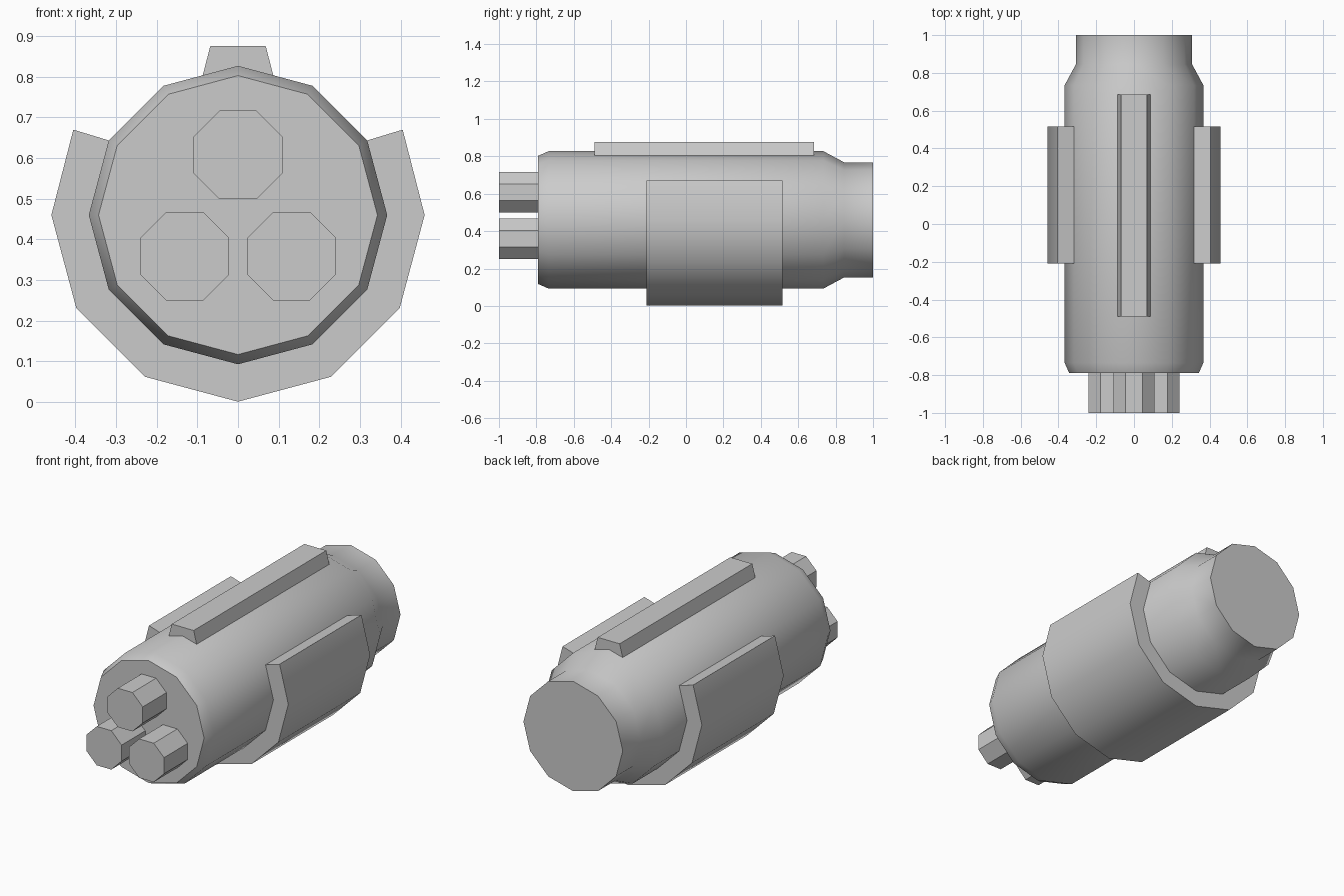
import bpy, bmesh
from math import sin, cos, radians

if "Cube" in bpy.data.objects:
    bpy.data.objects.remove(bpy.data.objects["Cube"])

AXIS_Z = 0.46   # height of the long axis
BODY_R = 0.367


def finish(name, bm, smooth=True):
    bmesh.ops.recalc_face_normals(bm, faces=bm.faces)
    mesh = bpy.data.meshes.new(name)
    bm.to_mesh(mesh)
    bm.free()
    obj = bpy.data.objects.new(name, mesh)
    bpy.context.collection.objects.link(obj)
    if smooth:
        bpy.ops.object.select_all(action='DESELECT')
        obj.select_set(True)
        bpy.context.view_layer.objects.active = obj
        bpy.ops.object.shade_smooth_by_angle(angle=radians(35))
    return obj


def polar(r, deg):
    return r * cos(radians(deg)), r * sin(radians(deg))


def loft(name, sections, smooth=True):
    """Skin a list of (y, [(x, z), ...]) sections and cap both ends."""
    bm = bmesh.new()
    rings = [[bm.verts.new((x, y, z)) for x, z in pts] for y, pts in sections]
    n = len(rings[0])
    for a, b in zip(rings, rings[1:]):
        for i in range(n):
            j = (i + 1) % n
            bm.faces.new((a[i], a[j], b[j], b[i]))
    bm.faces.new(rings[0])
    bm.faces.new(rings[-1])
    return finish(name, bm, smooth)


def polygon(r, sides, cx=0.0, cz=AXIS_Z, turn=0.0):
    pts = [polar(r, turn + 360 * i / sides) for i in range(sides)]
    return [(cx + x, cz + z) for x, z in pts]


# Twelve-sided body: chamfered front, stepped-in rear neck
profile = [(-0.79, 0.343), (-0.735, BODY_R), (0.735, BODY_R),
           (0.845, 0.308), (1.0, 0.308)]
loft("body", [(y, polygon(r, 12)) for y, r in profile])

# Three octagonal front pins
for name, cx, cz in (("pin_top", 0, 0.608), ("pin_left", -0.131, 0.359),
                     ("pin_right", 0.132, 0.359)):
    shape = polygon(0.118, 8, cx, cz, 22.5)
    loft(name, [(-1.0, shape), (-0.79, shape)])

# Cradle wrapped around the underside and sides
angles = range(180, 361, 30)
outer = [(x, AXIS_Z + z) for x, z in (polar(0.459, a) for a in angles)]
inner = [(x, AXIS_Z + z) for x, z in (polar(BODY_R, a) for a in range(150, 391, 30))]
section = [(-0.405, 0.67)] + outer + [(0.405, 0.67)] + inner[::-1]
bm = bmesh.new()
n = len(section)
ends = [[bm.verts.new((x, y, z)) for x, z in section] for y in (-0.21, 0.515)]
for i in range(n):
    j = (i + 1) % n
    bm.faces.new((ends[0][i], ends[0][j], ends[1][j], ends[1][i]))
for ring in ends:
    for i in range(n // 2 - 1):
        bm.faces.new((ring[i], ring[i + 1], ring[n - 2 - i], ring[n - 1 - i]))
finish("cradle", bm)

# Tapered key rail along the top
rail = [(-0.087, 0.803), (0.087, 0.803), (0.068, 0.876), (-0.068, 0.876)]
loft("top_rail", [(-0.49, rail), (0.685, rail)], smooth=False)
